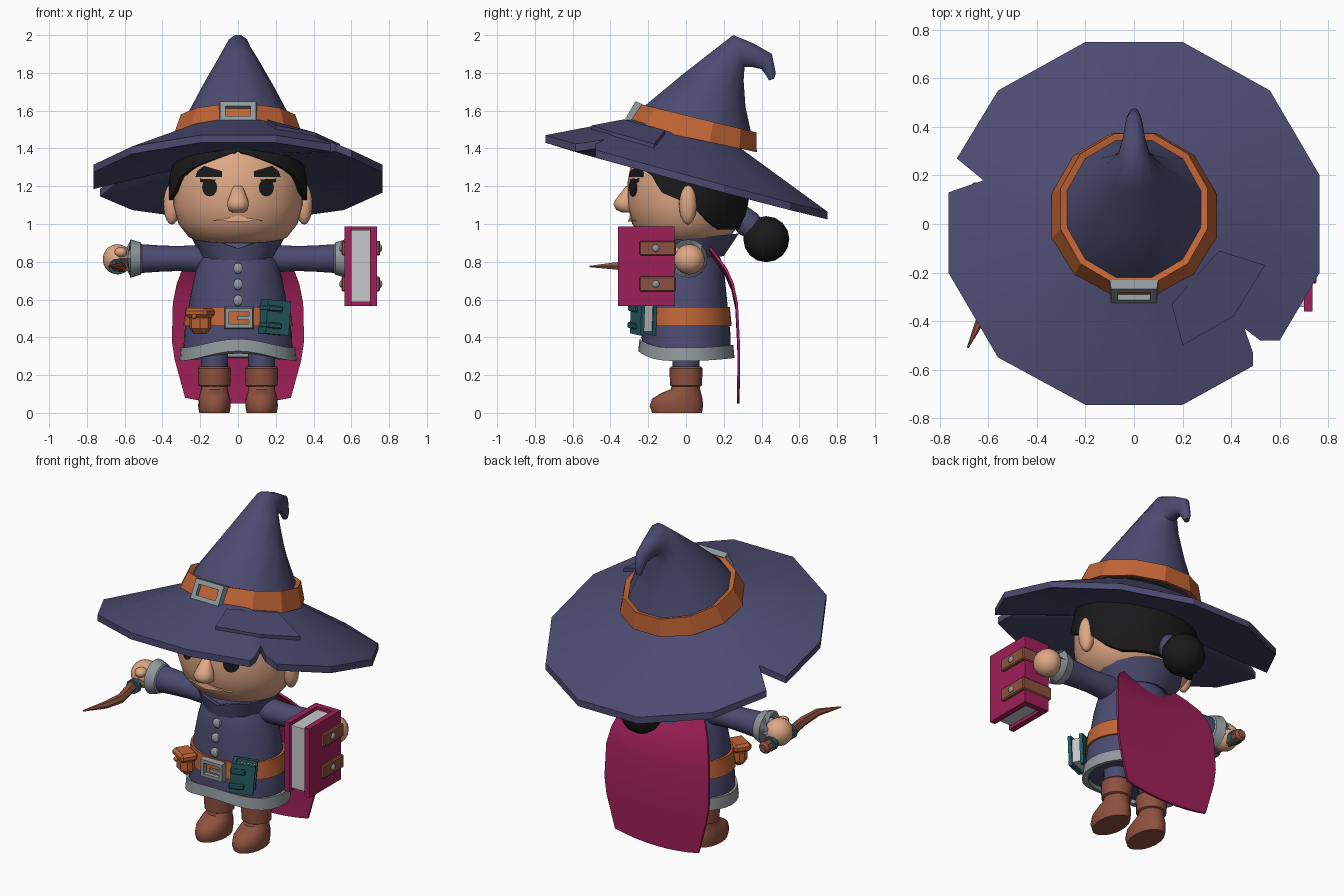
import bpy, bmesh, math
from mathutils import Vector, Matrix

if "Cube" in bpy.data.objects:
    bpy.data.objects.remove(bpy.data.objects["Cube"])

COLORS = {
    "purple": (0.074, 0.071, 0.165), "orange": (0.53, 0.128, 0.036), "grey": (0.28, 0.32, 0.34),
    "black": (0.010, 0.010, 0.011), "skin": (0.74, 0.39, 0.235), "magenta": (0.35, 0.014, 0.10),
    "brown": (0.27, 0.083, 0.05), "teal": (0.02, 0.11, 0.125), "paper": (0.57, 0.58, 0.60)}
MATS = {}
for key, c in COLORS.items():
    MATS[key] = bpy.data.materials.new(key)
    MATS[key].diffuse_color = (*c, 1)


def build(name, bm, mat, angle=38):
    bmesh.ops.recalc_face_normals(bm, faces=bm.faces[:])
    for f in bm.faces:
        f.smooth = True
    for e in bm.edges:
        e.smooth = len(e.link_faces) == 2 and e.calc_face_angle(0) < math.radians(angle)
    me = bpy.data.meshes.new(name)
    bm.to_mesh(me)
    bm.free()
    me.materials.append(MATS[mat])
    ob = bpy.data.objects.new(name, me)
    bpy.context.collection.objects.link(ob)
    return ob


def loft(name, rings, mat, caps=True, loop=False, closed=True, angle=38):
    bm = bmesh.new()
    vs = [[bm.verts.new(p) for p in r] for r in rings]
    n = len(vs[0])
    for a, b in zip(vs, vs[1:] + ([vs[0]] if loop else [])):
        for i in range(n if closed else n - 1):
            j = (i + 1) % n
            bm.faces.new((a[i], a[j], b[j], b[i]))
    if caps and not loop and closed:
        bm.faces.new(vs[0])
        bm.faces.new(vs[-1])
    return build(name, bm, mat, angle)


def ring(front, back, w, n=24, cx=0, half=False):
    """Ellipse through a front and a back (y, z) point, half width w."""
    pts = []
    k = 1 / math.cos(math.pi / n) if half else 1
    for i in range(n):
        a = 2 * math.pi * (i + (0.5 if half else 0)) / n
        t = (1 - k * math.cos(a)) / 2
        pts.append((cx + w * k * math.sin(a), front[0] + (back[0] - front[0]) * t,
                    front[1] + (back[1] - front[1]) * t))
    return pts


def level(z, w, yf, yb, n=24, cx=0):
    return ring((yf, z), (yb, z), w, n, cx)


def tube(name, path, radii, mat, n=14):
    path = [Vector(p) for p in path]
    rings = []
    for i, (p, r) in enumerate(zip(path, radii)):
        d = path[min(i + 1, len(path) - 1)] - path[max(i - 1, 0)]
        q = d.to_track_quat('Z', 'Y')
        rings.append([p + q @ Vector((r * math.cos(k * 2 * math.pi / n),
                                      r * math.sin(k * 2 * math.pi / n), 0)) for k in range(n)])
    return loft(name, rings, mat)


def box(name, m, loc, size, mat, bevel=0.0):
    bm = bmesh.new()
    bmesh.ops.create_cube(bm, size=1, matrix=m @ Matrix.Translation(loc) @ Matrix.Diagonal((*size, 1)))
    if bevel:
        bmesh.ops.bevel(bm, geom=bm.edges[:], offset=bevel, segments=1, affect='EDGES')
    return build(name, bm, mat, 25)


def ball(name, loc, size, mat, u=16, v=10):
    bm = bmesh.new()
    bmesh.ops.create_uvsphere(bm, u_segments=u, v_segments=v, radius=1,
                              matrix=Matrix.Translation(loc) @ Matrix.Diagonal((*size, 1)))
    return build(name, bm, mat, 50)


def frame(name, m, w, h, bar, depth, mat):
    def rect(s, y):
        return [m @ Vector((x * (w / 2 - s), y, z * (h / 2 - s)))
                for x, z in ((-1, -1), (1, -1), (1, 1), (-1, 1))]
    d = depth / 2
    loft(name, [rect(0, d), rect(0.006, -d), rect(bar, -d), rect(bar, d)], mat, loop=True, angle=20)


def lerp(table, x, k=1):
    for a, b in zip(table, table[1:]):
        if x <= b[0]:
            t = max(0, (x - a[0]) / (b[0] - a[0]))
            return a[k] + (b[k] - a[k]) * t
    return table[-1][k]


# ---------- hat: notched brim, bent crown, band, buckle, patch ----------
def brim_z(x, y, rise=0.2):
    d = max(x * math.cos(k * math.pi / 6) + y * math.sin(k * math.pi / 6) for k in range(12))
    return 1.26 + rise * (0.765 - d) / 0.435 - 0.27 * y


rim = [(.765, .2), (.56, .55), (.2, .75), (-.2, .75), (-.56, .55), (-.73, .27), (-.62, .18),
       (-.765, .13), (-.765, -.2), (-.56, -.55), (-.2, -.745), (.2, -.745), (.49, -.585),
       (.49, -.53), (.455, -.43), (.52, -.48), (.6, -.48), (.765, -.2)]
inner = [(.3 * x / math.hypot(x, y), .3 * y / math.hypot(x, y)) for x, y in rim]
surf = lambda pts, dz, rise=.2: [(x, y, brim_z(x, y, rise) + dz) for x, y in pts]
loft("hat_brim", [surf(inner, 0), surf(rim, 0), surf(rim, -.04, .2), surf(inner, -.04, .085)],
     "purple", loop=True, angle=25)
crown = [((-.26, 1.55), (.36, 1.41), .31), ((-.225, 1.62), (.345, 1.48), .275),
         ((-.02, 1.79), (.315, 1.62), .19), ((.14, 1.915), (.305, 1.76), .115),
         ((.25, 2.0), (.31, 1.83), .066), ((.36, 1.955), (.355, 1.83), .045),
         ((.455, 1.90), (.40, 1.82), .032), ((.475, 1.80), (.425, 1.785), .022),
         ((.468, 1.77), (.44, 1.76), .015)]
loft("hat_crown", [ring(f, b, w, 12, half=True) for f, b, w in crown], "purple", angle=50)
band = [((-.31, 1.525), (.375, 1.38), .34), ((-.245, 1.635), (.372, 1.485), .303),
        ((-.20, 1.615), (.335, 1.48), .275), ((-.27, 1.53), (.34, 1.39), .30)]
loft("hat_band", [ring(f, b, w, 12, half=True) for f, b, w in band], "orange", loop=True, angle=20)
hat_m = Matrix.Translation((0, -.28, 1.588)) @ Matrix.Rotation(math.radians(-30), 4, 'X')
frame("hat_buckle", hat_m, .2, .13, .034, .04, "grey")
patch = [(.35, -.11), (.54, -.17), (.41, -.38), (.2, -.5), (.155, -.33)]
loft("hat_patch", [surf(patch, .02), surf(patch, -.01)], "purple", angle=20)

# ---------- head, ears, face ----------
HEAD = [(.90, .19, .17), (.93, .26, .23), (1.0, .315, .285), (1.1, .345, .31), (1.22, .345, .31),
        (1.35, .32, .285), (1.45, .25, .22)]
loft("head", [level(z, w, -d, d, 32) for z, w, d in HEAD], "skin", angle=60)


def plate(name, pts, mat, off=.008, slope=0):
    """Thin shape on the face; slope makes its lower edge stand out more."""
    top = max(z for x, z in pts)
    face_y = lambda x, z: -lerp(HEAD, z, 2) * math.sqrt(1 - (x / lerp(HEAD, z)) ** 2)
    loft(name, [[(x, face_y(x, z) - off - slope * (top - z), z) for x, z in pts],
                [(x, face_y(x, z) + .015, z) for x, z in pts]], mat, angle=20)


for s, side in ((-1, "left"), (1, "right")):
    ball(side + "_ear", (s * .35, .01, 1.105), (.045, .047, .108), "skin")
    plate(side + "_eye", [(s * (.15 + .04 * math.cos(k * math.pi / 6)), 1.193 + .047 * math.sin(k * math.pi / 6))
                          for k in range(12)], "black")
    plate(side + "_eyelash", [(s * x, z) for x, z in ((.115, 1.235), (.14, 1.21), (.2, 1.222), (.2, 1.24))], "black")
    plate(side + "_eyebrow", [(s * x, z) for x, z in
                              ((.085, 1.25), (.225, 1.25), (.215, 1.28), (.18, 1.308), (.085, 1.28))], "black")
loft("nose", [level(z, w, f, -.27, 14) for z, w, f in
              ((1.06, .03, -.335), (1.075, .052, -.37), (1.105, .06, -.385), (1.13, .053, -.372),
               (1.2, .026, -.318))], "skin", angle=60)
plate("lips", [(-.145, 1.018), (-.06, 1.03), (0, 1.045), (.06, 1.03), (.145, 1.018), (0, 1.012)],
      "skin", .002, .6)

# ---------- hair shell with a parted hairline, tied bun ----------
HAIRLINE = [(0, 1.385), (40, 1.305), (58, 1.25), (66, 1.17), (95, 1.1), (115, 1.0), (130, .97), (180, .97)]
rows = []
for k in range(8):
    row = []
    for i in range(64):
        a = 2 * math.pi * i / 64
        z0 = lerp(HAIRLINE, math.degrees(min(a, 2 * math.pi - a)))
        z = z0 + (1.45 - z0) * max(0, k - 1) / 6
        g = 0 if k == 0 else .022
        row.append(((lerp(HEAD, z) + g) * math.sin(a), -(lerp(HEAD, z, 2) + g) * math.cos(a), z))
    rows.append(row)
loft("hair", rows, "black", angle=50)
tube("bun_tie", [(0, .27, 1.06), (0, .33, 1.0), (0, .37, .965)], [.06, .075, .06], "purple")
ball("hair_bun", (0, .425, .92), (.122, .122, .122), "black", 12, 8)

# ---------- robe, hem, collar, buttons ----------
ROBE = [(.30, .295, .24), (.42, .285, .235), (.52, .268, .225), (.62, .252, .215), (.72, .232, .205),
        (.80, .21, .19), (.87, .17, .16), (.92, .15, .14)]


def hem(g, dz):
    pts = level(.275, .295 + g, -.238 - g, .242 + g, 32)
    return [(x, y, z + dz + (.05 * max(0, -y / .25) ** 4 if y < 0 else .015 * (y / .25) ** 2)) for x, y, z in pts]


loft("robe", [hem(-.005, .03)] + [level(z, w, -d, d, 32) for z, w, d in ROBE[1:]], "purple", angle=60)
loft("hem_trim", [hem(.015, 0), hem(.008, .07), hem(-.02, .07), hem(-.02, .01)], "grey", loop=True)


def collar(f, b, w):
    pts = ring(f, b, w, 16)
    x, y, z = pts[0]
    pts[0] = (x, y + .02, z - .03)
    return pts


loft("collar", [ring((-.19, .80), (.2, .83), .19, 16), collar((-.215, .90), (.28, .95), .245),
                collar((-.195, .90), (.255, .945), .225), ring((-.15, .82), (.16, .85), .15, 16)],
     "purple", loop=True)
for i, z in enumerate((.765, .68, .595)):
    ball("button_%d" % (i + 1), (0, -lerp(ROBE, z, 2) - .005, z), (.028, .02, .03), "grey", 6, 6)

# ---------- belt with buckle, pouch ----------
loft("belt", [level(z, w, -d, d, 32) for z, w, d in
              ((.46, .29, .242), (.56, .275, .232), (.56, .25, .21), (.46, .26, .215))], "orange", loop=True)
frame("belt_buckle", Matrix.Translation((.005, -.25, .502)), .155, .115, .025, .03, "grey")
box("buckle_prong", Matrix.Identity(4), (.03, -.26, .502), (.07, .015, .02), "grey")
pouch_m = Matrix.Translation((-.2, -.215, .49)) @ Matrix.Rotation(math.radians(-32), 4, 'Z')
box("pouch", pouch_m, (0, 0, -.015), (.115, .09, .115), "orange", .03)
box("pouch_flap", pouch_m, (0, -.005, .04), (.135, .105, .05), "orange", .015)
ball("pouch_stud", pouch_m @ Vector((0, -.06, .02)), (.014, .014, .014), "orange", 8, 6)


# ---------- books: covers, spine, pages, straps ----------
def tome(name, m, w, d, h, t, cover, strap, strap_zs, strap_h):
    for s in (-1, 1):
        box(name + "_cover", m, (s * (w - t) / 2, 0, 0), (t, d, h), cover)
    box(name + "_spine", m, (0, d / 2 - t / 2, 0), (w, t, h), cover)
    box(name + "_pages", m, (0, 0, 0), (w - 2 * t, d - t, h - .04), "paper")
    for z in strap_zs:
        box(name + "_strap", m, (0, d * .2, z), (w + .035, d * .64, strap_h), strap, .006)


tome("spellbook", Matrix.Translation((.65, -.21, .777)), .17, .3, .42, .035, "magenta", "brown", (-.095, .095), .078)
for z in (.682, .872):
    for x in (.548, .752):
        ball("strap_stud", (x, -.16, z), (.012, .02, .02), "grey", 8, 6)
small_m = (Matrix.Translation((.195, -.225, .505)) @ Matrix.Rotation(math.radians(115), 4, 'Z')
           @ Matrix.Rotation(math.radians(5), 4, 'X'))
tome("belt_book", small_m, .09, .135, .18, .02, "teal", "teal", (-.045, .045), .03)

# ---------- arms, cuffs, hands, legs, boots ----------
for s, side in ((-1, "left"), (1, "right")):
    arm = lambda xs, z=.817: [(s * x, .012, z) for x in xs]
    tube(side + "_sleeve", arm((.08, .2, .32, .42, .54)), (.07, .072, .066, .07, .078), "purple", 16)
    tube(side + "_cuff", arm((.505, .515, .57, .585, .57)), (.07, .085, .102, .092, .06), "grey", 16)
    ball(side + "_hand", (s * .638, .017, .813), (.078, .082, .08), "skin")
    ball(side + "_thumb", (s * .62, -.045, .85), (.035, .04, .028), "skin", 10, 8)
    cx = s * .125
    loft(side + "_leg", [level(z, r, -r, r, 16, cx) for z, r in ((.2, .07), (.42, .075))], "purple")
    loft(side + "_boot", [level(z, w, f, b, 20, cx) for z, w, f, b in
                          ((0, .08, -.18, .085), (.035, .086, -.192, .09), (.075, .084, -.18, .088),
                           (.105, .076, -.13, .08), (.125, .07, -.08, .075), (.17, .07, -.07, .075))], "brown", angle=50)
    loft(side + "_boot_cuff", [level(z, w, -w, w, 16, cx) for z, w in
                               ((.14, .075), (.145, .084), (.235, .088), (.245, .08))], "brown")

# ---------- wand ----------
tube("wand_handle", [(-.635, .17, .768), (-.636, .155, .768), (-.638, .1, .77), (-.645, -.11, .778)],
     (.024, .037, .034, .028), "brown", 8)
tube("wand", [(-.645, -.1, .778), (-.615, -.25, .77), (-.625, -.38, .778), (-.685, -.51, .775)],
     (.03, .027, .021, .004), "brown", 6)
for y in (-.085, .1):
    tube("wand_ring", [(-.642, y - .014, .775), (-.642, y + .014, .775)], (.042, .042), "teal", 10)

# ---------- cape ----------
CAPE = [(.86, .115, .16, .0), (.80, .16, .24, .0), (.73, .212, .295, .0), (.65, .247, .325, .0),
        (.55, .268, .345, .0), (.35, .278, .35, .0), (.25, .28, .335, .0), (.05, .276, .28, .0)]
cape = loft("cape", [[(w * u / 4, y - k * (u / 4) ** 2, z + .03 * (u / 4) ** 2) for u in range(-4, 5)]
                     for z, y, w, k in CAPE], "magenta", closed=False)
mod = cape.modifiers.new("thickness", 'SOLIDIFY')
mod.thickness = .014
mod.offset = 0

for m in bpy.data.materials:
    if m.users and not m.is_grease_pencil:
        m.use_nodes = True
        m.node_tree.nodes["Principled BSDF"].inputs["Base Color"].default_value = m.diffuse_color
